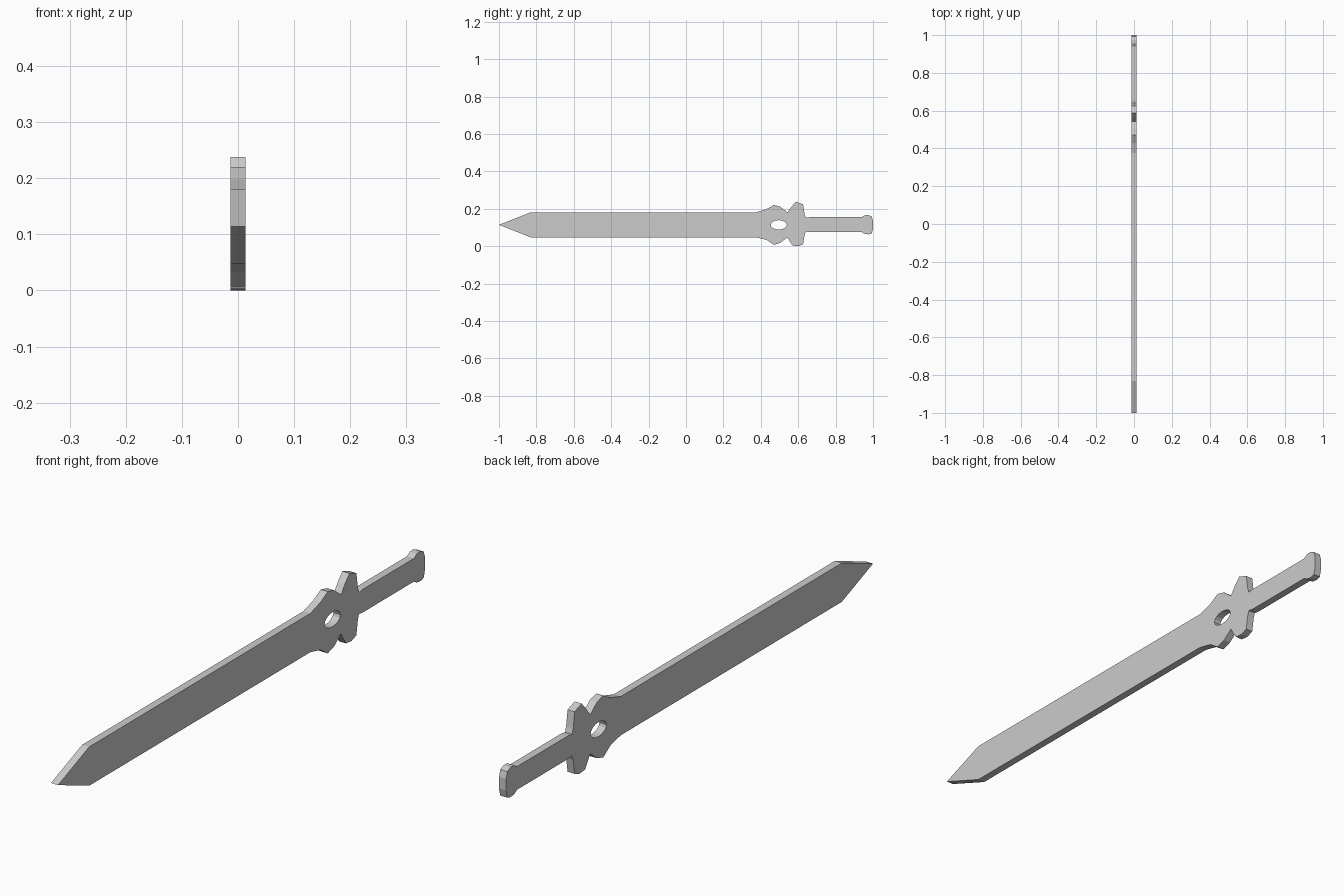
import bpy, bmesh, math

if "Cube" in bpy.data.objects:
    bpy.data.objects.remove(bpy.data.objects["Cube"])

HALF_THICK = 0.0135

# Upper and lower silhouettes, tip to pommel, as (y, z)
tip = [(-1.0, 0.114)]
upper = [
    (-0.83, 0.181), (0.375, 0.181),                                  # blade
    (0.43, 0.198), (0.47, 0.22), (0.505, 0.211), (0.542, 0.181),     # ricasso lobe
    (0.563, 0.21), (0.588, 0.238), (0.626, 0.224), (0.634, 0.17),    # guard wing
    (0.64, 0.152), (0.66, 0.155), (0.94, 0.155),                     # grip
    (0.955, 0.165), (0.975, 0.166), (0.993, 0.158), (1.0, 0.135),    # pommel
]
lower = [
    (-0.83, 0.047), (0.375, 0.047),
    (0.43, 0.034), (0.47, 0.007), (0.505, 0.018), (0.542, 0.047),
    (0.555, 0.025), (0.57, 0.003), (0.6, 0.0), (0.626, 0.01), (0.634, 0.06),
    (0.64, 0.078), (0.66, 0.075), (0.94, 0.075),
    (0.955, 0.066), (0.975, 0.063), (0.993, 0.068), (1.0, 0.095),
]
outline = tip + upper + lower[::-1]

# Oval eye through the ricasso
eye = [(0.496 + 0.043 * math.cos(a), 0.114 + 0.025 * math.sin(a))
       for a in (i * math.tau / 16 for i in range(16))]


def add_loop(bm, points):
    verts = [bm.verts.new((-HALF_THICK, y, z)) for y, z in points]
    return [bm.edges.new((v, verts[(i + 1) % len(verts)])) for i, v in enumerate(verts)]


# Fill the silhouette around the eye and extrude it into a flat slab
bm = bmesh.new()
edges = add_loop(bm, outline) + add_loop(bm, eye)
bmesh.ops.triangle_fill(bm, use_beauty=True, use_dissolve=False, edges=edges)
slab = bmesh.ops.extrude_face_region(bm, geom=bm.faces[:], use_keep_orig=True)
moved = [g for g in slab["geom"] if isinstance(g, bmesh.types.BMVert)]
bmesh.ops.translate(bm, verts=moved, vec=(2 * HALF_THICK, 0, 0))
bmesh.ops.recalc_face_normals(bm, faces=bm.faces[:])

mesh = bpy.data.meshes.new("sword")
bm.to_mesh(mesh)
bm.free()
sword = bpy.data.objects.new("sword", mesh)
bpy.context.collection.objects.link(sword)
